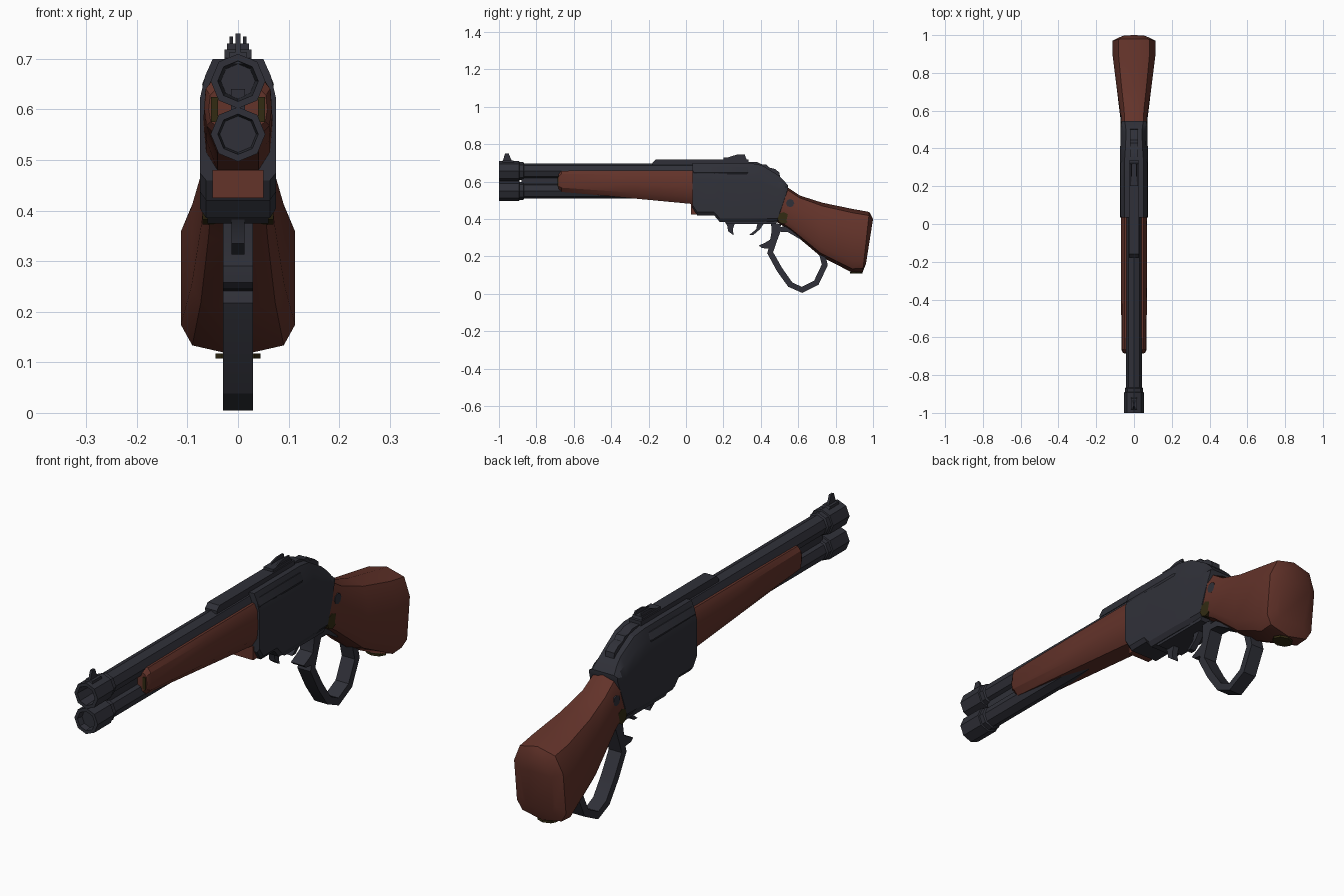
import bpy, bmesh, math
from mathutils import Vector


def material(name, rgb):
    m = bpy.data.materials.new(name)
    m.diffuse_color = (*rgb, 1)
    return m


METAL = material("gun_metal", (0.029, 0.030, 0.040))
WOOD = material("red_brown_wood", (0.125, 0.033, 0.023))
OLIVE = material("dark_olive", (0.032, 0.024, 0.006))


def loft(name, rings, mat, angle=30):
    """Skin a list of equal-length point rings and cap both ends."""
    bm = bmesh.new()
    vs = [[bm.verts.new(p) for p in r] for r in rings]
    n = len(rings[0])
    for a, b in zip(vs, vs[1:]):
        for i in range(n):
            j = (i + 1) % n
            bm.faces.new((a[i], a[j], b[j], b[i]))
    bm.faces.new(vs[0])
    bm.faces.new(vs[-1])
    bmesh.ops.recalc_face_normals(bm, faces=bm.faces)
    me = bpy.data.meshes.new(name)
    bm.to_mesh(me)
    bm.free()
    me.materials.append(mat)
    ob = bpy.data.objects.new(name, me)
    bpy.context.collection.objects.link(ob)
    bpy.ops.object.select_all(action='DESELECT')
    ob.select_set(True)
    bpy.context.view_layer.objects.active = ob
    bpy.ops.object.shade_smooth_by_angle(angle=math.radians(angle))
    return ob


def prism(name, outline, x0, x1, mat=METAL):
    """Extrude a side outline (y, z) across x."""
    return loft(name, [[(x, y, z) for y, z in outline] for x in (x0, x1)], mat)


def turned(name, profile, z, mat=METAL, x=0, sides=8):
    """Turned part along y from (y, radius) pairs."""
    angs = [2 * math.pi * i / sides for i in range(sides)]
    return loft(name, [[(x + r * math.cos(a), y, z + r * math.sin(a)) for a in angs]
                       for y, r in profile], mat)


def ring_from_half(half):
    """Mirror right-hand section points, bottom to top, into a closed ring."""
    return half + [(-x, y, z) for x, y, z in reversed(half) if x > 1e-6]


def disc(y, z, r):
    return [(y + r * math.cos(i * math.pi / 4), z + r * math.sin(i * math.pi / 4))
            for i in range(8)]


# Barrel and magazine tube with collared, recessed muzzles
muzzle = [(-0.865, 0.042), (-0.87, 0.048), (-0.89, 0.048), (-0.892, 0.054),
          (-1.0, 0.054), (-1.0, 0.040)]
turned("barrel", [(0.3, 0.042)] + muzzle + [(-0.85, 0.034)], 0.656)
turned("magazine_tube", [(0.06, 0.042)] + muzzle + [(-0.975, 0.036)], 0.551)
prism("barrel_web", [(-0.88, 0.57), (0.03, 0.57), (0.03, 0.64), (-0.88, 0.64)], -0.014, 0.014)

# Wooden forend: (y, bottom, top, half width)
rings = []
for y, b, t, w in [(-0.682, 0.56, 0.64, 0.058), (-0.665, 0.545, 0.658, 0.067),
                   (-0.30, 0.512, 0.66, 0.068), (0.04, 0.48, 0.66, 0.068)]:
    rings.append(ring_from_half([(w * f, y, b + (t - b) * v)
                                 for f, v in [(0.6, 0), (0.93, 0.2), (1, 0.5), (0.95, 0.85), (0.75, 1)]]))
loft("forend", rings, WOOD)
for s in (-1, 1):
    prism("forend_tip_inlay", [(-0.686, 0.575), (-0.678, 0.575), (-0.678, 0.625), (-0.686, 0.625)],
          s * 0.040, s * 0.053, OLIVE)

# Receiver: (y, bottom, top, half width, half width of the top)
rings = []
for y, b, t, w, wt in [(0.035, 0.46, 0.70, 0.075, 0.05), (0.06, 0.42, 0.70, 0.075, 0.05),
                       (0.15, 0.42, 0.70, 0.075, 0.05), (0.18, 0.385, 0.70, 0.075, 0.05),
                       (0.34, 0.385, 0.70, 0.075, 0.05), (0.405, 0.385, 0.688, 0.073, 0.045),
                       (0.49, 0.388, 0.637, 0.071, 0.042), (0.52, 0.48, 0.61, 0.070, 0.045),
                       (0.545, 0.56, 0.58, 0.065, 0.05)]:
    h = t - b
    rings.append(ring_from_half([(w - 0.012, y, b), (w, y, b + 0.06 * h), (w, y, b + 0.68 * h),
                                 (w - 0.010, y, b + 0.86 * h), (wt, y, t)]))
loft("receiver", rings, METAL, 20)
prism("receiver_front_insert", [(0.028, 0.425), (0.07, 0.425), (0.07, 0.48), (0.028, 0.48)],
      -0.05, 0.05, WOOD)
for s in (-1, 1):
    turned("side_bolt_cover", [(0.035, 0.036), (0.04, 0.040), (0.325, 0.040), (0.335, 0.034)],
           0.65, x=s * 0.031)
prism("receiver_floor_plate", [(0.2, 0.39), (0.49, 0.39), (0.48, 0.374), (0.22, 0.374)], -0.06, 0.06)

# Top rib, sights and hammer
prism("top_rib", [(-0.178, 0.69), (-0.178, 0.702), (-0.16, 0.719), (0.335, 0.719), (0.335, 0.69)],
      -0.027, 0.027)
prism("rear_sight_base", [(0.2, 0.715), (0.2, 0.73), (0.32, 0.73), (0.325, 0.715)], -0.022, 0.022)
for s in (-1, 1):
    prism("rear_sight_prong", [(0.21, 0.725), (0.27, 0.744), (0.315, 0.744), (0.32, 0.725)],
          s * 0.010, s * 0.017)
prism("front_sight_base", [(-0.985, 0.69), (-0.98, 0.714), (-0.925, 0.714), (-0.91, 0.69)],
      -0.017, 0.017)
prism("front_sight_blade", [(-0.98, 0.71), (-0.972, 0.735), (-0.967, 0.75), (-0.948, 0.75),
                            (-0.94, 0.73), (-0.93, 0.71)], -0.005, 0.005)
prism("hammer", [(0.335, 0.60), (0.335, 0.705), (0.38, 0.705), (0.405, 0.693), (0.43, 0.692),
                 (0.445, 0.675), (0.475, 0.668), (0.50, 0.648), (0.505, 0.60)], -0.02, 0.02)

# Two small curved triggers under the receiver
prism("rear_trigger", [(0.385, 0.39), (0.375, 0.345), (0.338, 0.315), (0.36, 0.315),
                       (0.395, 0.345), (0.425, 0.39)], -0.013, 0.013)
prism("front_trigger", [(0.205, 0.39), (0.22, 0.365), (0.225, 0.335), (0.255, 0.313),
                        (0.25, 0.345), (0.265, 0.39)], -0.013, 0.013)

# Lever loop: a flat band along a side path
path = [Vector(p) for p in [(0.62, 0.305), (0.55, 0.345), (0.495, 0.345), (0.470, 0.285),
                            (0.450, 0.22), (0.50, 0.13), (0.557, 0.050), (0.62, 0.021),
                            (0.697, 0.060), (0.742, 0.155), (0.722, 0.235)]]
rings = []
for i, p in enumerate(path):
    d = (path[min(i + 1, len(path) - 1)] - path[max(i - 1, 0)]).normalized()
    n = Vector((-d.y, d.x)) * 0.016
    a, b = p + n, p - n
    rings.append([(-0.03, *a), (0.03, *a), (0.03, *b), (-0.03, *b)])
loft("lever_loop", rings, METAL)
prism("lever_spur", [(0.39, 0.258), (0.405, 0.245), (0.455, 0.24), (0.48, 0.30), (0.51, 0.37),
                     (0.455, 0.385), (0.457, 0.33), (0.45, 0.29), (0.425, 0.275)], -0.03, 0.03)

# Wooden stock: slanted sections (bottom y, bottom z, top y, top z, half width)
rings = []
for yb, zb, yt, zt, w in [(0.48, 0.388, 0.535, 0.575, 0.067), (0.56, 0.335, 0.61, 0.525, 0.073),
                          (0.72, 0.20, 0.73, 0.487, 0.092), (0.89, 0.113, 0.89, 0.454, 0.113),
                          (0.945, 0.118, 0.98, 0.438, 0.113), (0.962, 0.16, 1.0, 0.40, 0.075)]:
    half = [(w * f, yb + (yt - yb) * v, zb + (zt - zb) * v)
            for f, v in [(0, 0), (0.8, 0.06), (1, 0.18), (1, 0.72), (0.72, 0.94), (0, 1)]]
    rings.append(ring_from_half(half))
loft("stock", rings, WOOD, 40)

# Stock screw and inlays
prism("stock_screw", disc(0.557, 0.485, 0.022), -0.0715, 0.0715)
prism("wrist_inlay", disc(0.52, 0.405, 0.032), -0.0705, 0.0705, OLIVE)
loft("toe_inlay", [[(x * 1.3, y + 0.91, z) for x, y in disc(0, 0, 0.034)]
                   for z in (0.108, 0.117)], OLIVE)
